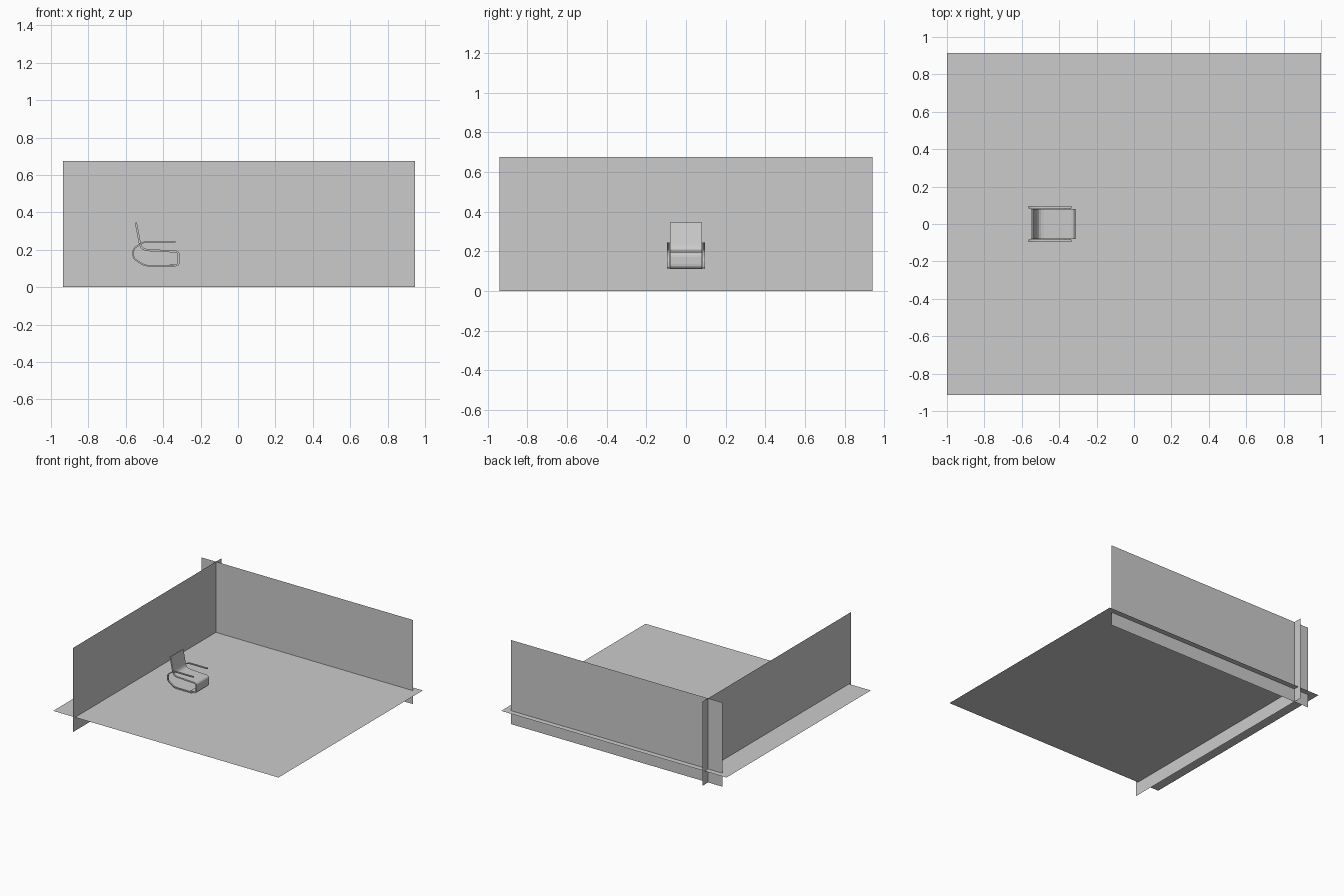
import bpy, bmesh, math
from mathutils import Vector

if "Cube" in bpy.data.objects:
    bpy.data.objects.remove(bpy.data.objects["Cube"])

FLOOR = 0.108


def sheet(name, corners):
    """Single-sided flat panel from four corners."""
    me = bpy.data.meshes.new(name)
    me.from_pydata(corners, [], [(0, 1, 2, 3)])
    ob = bpy.data.objects.new(name, me)
    bpy.context.collection.objects.link(ob)
    return ob


def rounded(points, segs=4):
    """Round the corners of an (x, z, radius) path."""
    P = [Vector(p[:2]) for p in points]
    out = [P[0]]
    for i in range(1, len(P) - 1):
        r = points[i][2]
        a = P[i] + (P[i - 1] - P[i]).normalized() * r
        b = P[i] + (P[i + 1] - P[i]).normalized() * r
        for k in range(segs + 1):
            t = k / segs
            out.append(a * (1 - t) ** 2 + P[i] * 2 * t * (1 - t) + b * t * t)
    return out + [P[-1]]


def ribbon(name, points, y0, y1, thick):
    """Bar of constant thickness that follows a path in the side plane."""
    path = rounded(points)
    bm = bmesh.new()
    rings = []
    for i, p in enumerate(path):
        d0 = (p - path[max(i - 1, 0)]).normalized()
        d1 = (path[min(i + 1, len(path) - 1)] - p).normalized()
        d = (d0 + d1).normalized()
        n = Vector((-d.y, d.x)) * thick / 2
        rings.append([bm.verts.new((q.x, y, q.y)) for q, y in
                      ((p + n, y0), (p + n, y1), (p - n, y1), (p - n, y0))])
    for a, b in zip(rings, rings[1:]):
        for k in range(4):
            bm.faces.new((a[k], a[(k + 1) % 4], b[(k + 1) % 4], b[k]))
    bm.faces.new(rings[0])
    bm.faces.new(rings[-1][::-1])
    bmesh.ops.recalc_face_normals(bm, faces=bm.faces)
    me = bpy.data.meshes.new(name)
    bm.to_mesh(me)
    bm.free()
    ob = bpy.data.objects.new(name, me)
    bpy.context.collection.objects.link(ob)
    return ob


# Room: floor and two walls that cross it
sheet("floor", [(-1, -.915, FLOOR), (1, -.915, FLOOR), (1, .915, FLOOR), (-1, .915, FLOOR)])
sheet("back_wall", [(-.935, .871, 0), (.945, .871, 0), (.945, .871, .675), (-.935, .871, .675)])
sheet("left_wall", [(-.806, -.94, 0), (-.806, .94, 0), (-.806, .94, .675), (-.806, -.94, .675)])

# Chair shell: backrest, seat, front drop and curled foot in one bent sheet
ribbon("seat_shell", [(-.546, .345, 0), (-.518, .200, .035), (-.317, .190, .018),
                      (-.317, .118, .018), (-.365, .116, 0)], -.08, .08, .011)

# Side frames: armrest, rear curve and floor runner
for side, s in (("left", 1), ("right", -1)):
    y0, y1 = sorted((s * .083, s * .095))
    ribbon(side + "_side_frame", [(-.333, .243, 0), (-.505, .243, .025), (-.561, .205, .022),
                                  (-.561, .155, .022), (-.500, .115, .025), (-.345, .115, 0)],
           y0, y1, .008)

# Crossbar joining the runners under the seat
ribbon("base_crossbar", [(-.365, .115, 0), (-.345, .115, 0)], -.095, .095, .008)
